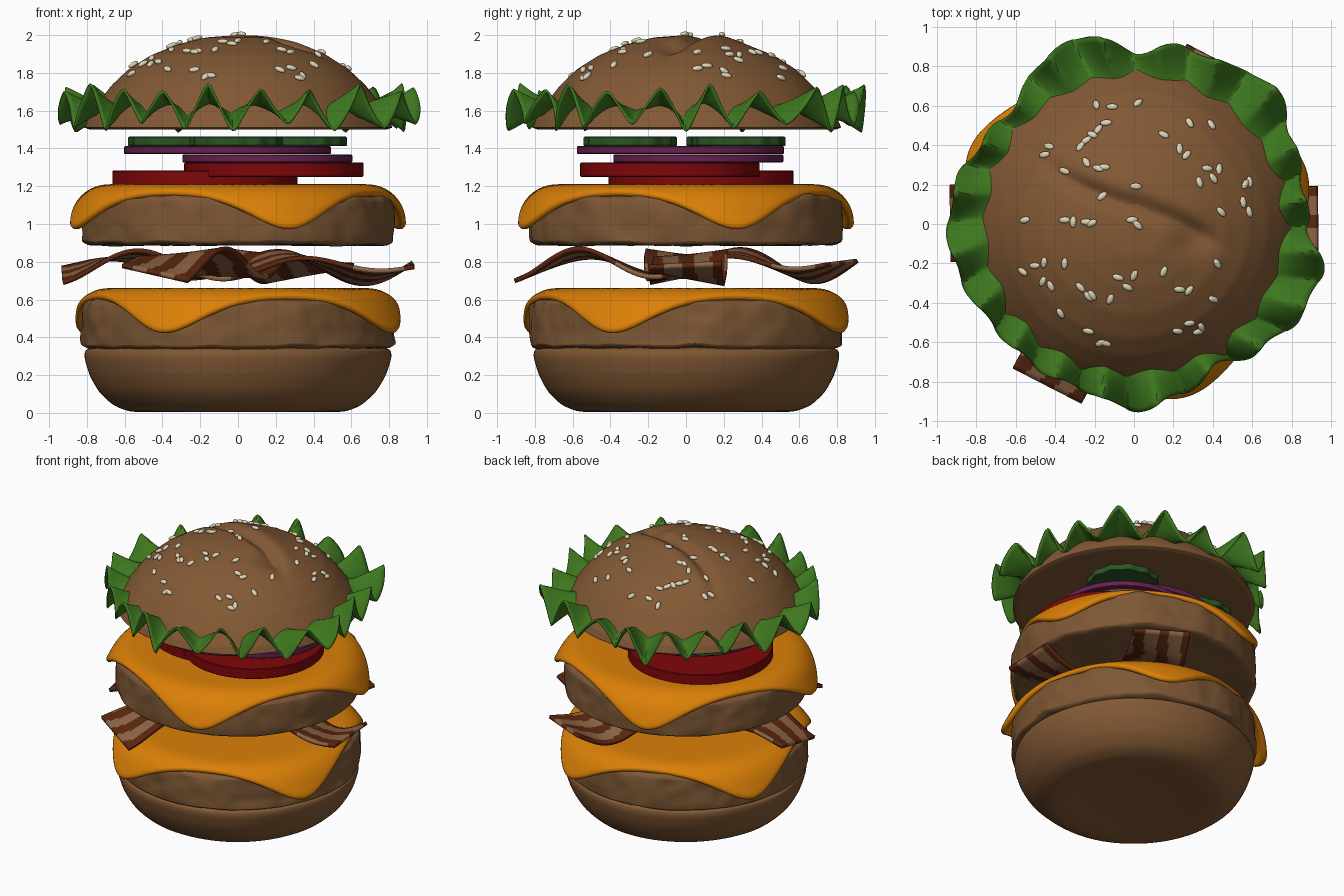
import bpy, bmesh, random
from math import sin, cos, pi, tau, radians, asin, exp, hypot, atan2
from mathutils import Vector, Matrix, noise

random.seed(4)
cube = bpy.data.objects.get("Cube")
if cube:
    bpy.data.objects.remove(cube, do_unlink=True)


def material(name, r, g, b):
    m = bpy.data.materials.new(name)
    m.use_nodes = True
    m.diffuse_color = (r, g, b, 1)
    m.node_tree.nodes["Principled BSDF"].inputs["Base Color"].default_value = (r, g, b, 1)
    return m


BUN = material("bun brown", .225, .1, .035)
PATTY = material("patty brown", .205, .095, .035)
CHEESE = material("cheese orange", .71, .215, .002)
LETTUCE = material("lettuce green", .047, .185, .013)
TOMATO = material("tomato red", .215, .002, .003)
ONION = material("onion purple", .14, .015, .08)
PICKLE = material("pickle green", .024, .09, .018)
BACON = material("bacon tan", .27, .13, .06)
BACON_DARK = material("bacon dark", .105, .02, .005)
CREAM = material("cream", .72, .65, .47)


def finish(name, bm, mats, thickness=0, subsurf=0):
    """Turn a bmesh into a smooth shaded object."""
    bmesh.ops.recalc_face_normals(bm, faces=bm.faces)
    mesh = bpy.data.meshes.new(name)
    bm.to_mesh(mesh)
    bm.free()
    ob = bpy.data.objects.new(name, mesh)
    bpy.context.collection.objects.link(ob)
    for m in mats:
        mesh.materials.append(m)
    bpy.ops.object.select_all(action='DESELECT')
    ob.select_set(True)
    bpy.context.view_layer.objects.active = ob
    bpy.ops.object.shade_smooth_by_angle(angle=radians(40))
    if thickness:
        solid = ob.modifiers.new("thickness", 'SOLIDIFY')
        solid.thickness = thickness
        solid.offset = 0
    if subsurf:
        ob.modifiers.new("smooth", 'SUBSURF').levels = subsurf
        ob.modifiers["smooth"].render_levels = subsurf
    return ob


def grid(bm, rows, cols, point, wrap=False):
    """Skin a sheet through point(i, j)."""
    vs = [[bm.verts.new(point(i, j)) for j in range(cols)] for i in range(rows)]
    for i in range(rows - 1):
        for j in range(cols if wrap else cols - 1):
            k = (j + 1) % cols
            bm.faces.new((vs[i][j], vs[i][k], vs[i + 1][k], vs[i + 1][j]))
    return vs


def lathe(name, mats, profile, segs=64, steps=1, warp=None, at=(0, 0), subsurf=0, rule=None):
    """Spin an (r, z) profile that starts and ends on the axis."""
    pts = [Vector(a).lerp(Vector(b), s / steps)
           for a, b in zip(profile, profile[1:]) for s in range(steps)]
    pts.append(Vector(profile[-1]))

    def place(r, z, a):
        p = Vector((r * cos(a), r * sin(a), z))
        p = warp(p) if warp else p
        return p + Vector((at[0], at[1], 0))

    bm = bmesh.new()
    rings = grid(bm, len(pts) - 2, segs,
                 lambda i, j: place(*pts[i + 1], tau * j / segs), wrap=True)
    for ring, end in ((rings[0], pts[0]), (rings[-1], pts[-1])):
        pole = bm.verts.new(place(*end, 0))
        for j in range(segs):
            bm.faces.new((pole, ring[j], ring[(j + 1) % segs]))
    if rule:
        for f in bm.faces:
            f.material_index = rule(f)
    return finish(name, bm, mats, subsurf=subsurf)


# Buns
def bun_warp(p):
    lump = noise.noise(p * 2.3) * .012
    return Vector((p.x * (1 + lump), p.y * (1 + lump), p.z))


def crown_warp(p):
    q = bun_warp(p)
    if p.z > 1.6:
        # crease across the dome with a dimple near its end
        d = p.x * .45 + p.y * .89 - .08 - .03 * sin(p.x * 6)
        reach = exp(-((p.x * .89 - p.y * .45 + .05) / .45) ** 4)
        q.z -= reach * (.04 * exp(-(d / .04) ** 2) - .015 * exp(-((d - .1) / .07) ** 2))
        q.z -= .03 * exp(-(hypot(p.x - .3, p.y + .08) / .08) ** 2)
    return q


lathe("bottom_bun", [BUN],
      [(0, .035), (.3, .025), (.5, .003), (.58, .008), (.66, .04), (.735, .11), (.785, .2),
       (.812, .29), (.81, .33), (.77, .35), (0, .35)],
      steps=2, warp=bun_warp, subsurf=1)
crown = lathe("top_bun", [BUN],
              [(0, 1.52), (.5, 1.51), (.79, 1.5), (.82, 1.51), (.8, 1.56), (.745, 1.64),
               (.67, 1.735), (.58, 1.82), (.46, 1.895), (.32, 1.95), (.17, 1.988), (0, 2)],
              segs=128, steps=5, warp=crown_warp, subsurf=1)


# Patties
def patty_warp(p):
    lump = noise.noise(p * 5) * .018 + noise.noise(p * 13) * .02
    k = 1 + lump * min(1, hypot(p.x, p.y) / .6)
    return Vector((p.x * k, p.y * k, p.z + lump * .6))


for name, z in (("lower_patty", .34), ("upper_patty", .89)):
    lathe(name, [PATTY],
          [(0, z), (.6, z), (.795, z), (.825, z + .015), (.825, z + .13),
           (.82, z + .24), (.79, z + .265), (.6, z + .265), (0, z + .26)],
          segs=110, steps=3, warp=patty_warp, subsurf=1)


# Cheese slices: rounded squares whose corners drape over the patty
def cheese(name, top, turn):
    segs, rows, flat, bend, steep = 96, 22, .69, .2, radians(64)

    def point(i, j):
        a = tau * j / segs
        c, s = abs(cos(a)), abs(sin(a))
        reach = .8 / (c ** 7 + s ** 7) ** (1 / 7)
        d = reach * (i + 1) / rows - flat
        r, z = flat + d, top
        if d > 0:
            w = min(d / bend, 1) * steep
            k = bend / steep
            over = max(d - bend, 0)
            r = flat + k * sin(w) + over * cos(steep)
            z = top - k * (1 - cos(w)) - over * sin(steep)
        return r * cos(a + turn), r * sin(a + turn), z

    bm = bmesh.new()
    ring = grid(bm, rows, segs, point, wrap=True)[0]
    bm.faces.new(ring)
    finish(name, bm, [CHEESE], thickness=.042, subsurf=1)


cheese("lower_cheese", .64, radians(-25.5 + 45))
cheese("upper_cheese", 1.19, radians(17.5 + 45))


# Bacon: two crossing wavy strips with lengthwise dark bands
def bacon(name, angle, lift):
    rows, cols, half = 70, 25, .93

    def point(i, j):
        u = half * (2 * i / (rows - 1) - 1)
        v = 2 * j / (cols - 1) - 1
        z = lift + .055 * cos(tau * (u - .27) / .85) + .04 * v * sin(6 * u + 1)
        y = .195 * v + .02 * sin(5 * u)
        return (u * cos(angle) - y * sin(angle), u * sin(angle) + y * cos(angle), z)

    bm = bmesh.new()
    grid(bm, rows, cols, point)
    for n, f in enumerate(bm.faces):
        i, j = divmod(n, cols - 1)
        f.material_index = int(sin(j * .62 + sin(i * .17) + .6 * sin(i * .4) + .5) > .1)
    finish(name, bm, [BACON, BACON_DARK], thickness=.024)


bacon("bacon_strip_across", radians(1), .775)
bacon("bacon_strip_lengthwise", radians(63), .785)


# Tomato, onion and pickle slices
def disc(name, mats, x, y, r, low, high, warp=None, rule=None):
    e = .005
    lathe(name, mats, [(0, low), (r * .9, low), (r - e, low), (r, low + e), (r, high - e),
                       (r - e, high), (r * .9, high), (0, high)],
          segs=72, warp=warp, at=(x, y), rule=rule)


disc("lower_tomato", [TOMATO], -.175, .08, .49, 1.208, 1.283)
disc("upper_tomato", [TOMATO], .19, -.085, .475, 1.25, 1.326)


def onion_flesh(f):
    x, y, r = onion
    return int(all(hypot(v.co.x - x, v.co.y - y) < r * .95 for v in f.verts))


for name, low, onion in (("lower_onion", 1.326, (.155, .065, .45)),
                         ("upper_onion", 1.37, (-.055, -.03, .548))):
    disc(name, [ONION, CREAM], *onion, low, low + .042, rule=onion_flesh)


def crinkle(p):
    k = 1 + .03 * cos(12 * atan2(p.y, p.x))
    return Vector((p.x * k, p.y * k, p.z))


for name, x, y in (("front_pickle", -.01, -.295), ("left_pickle", .33, .28),
                   ("right_pickle", -.335, .25)):
    disc(name, [PICKLE], x, y, .24, 1.412, 1.462, warp=crinkle)

# Lettuce: ruffled ring with an uneven rim, radii every 15 degrees
RIM = [.88, .88, .92, 1, .935, .93, .87, .99, .95, .85, .87, .92,
       .945, .93, .89, .875, .878, .88, .945, .9, .83, .9, .96, .985]
SEGS, ROWS = 384, 11


def leaf(i, j):
    a, t = tau * j / SEGS, i / (ROWS - 1)
    n, f = divmod(j * len(RIM) / SEGS, 1)
    f = f * f * (3 - 2 * f)
    rim = RIM[int(n)] * (1 - f) + RIM[(int(n) + 1) % len(RIM)] * f
    phase = 20 * a + .5 * sin(3 * a) * t + 1.1 * (1 - t)
    wave = asin(.96 * cos(phase)) / (pi / 2)
    r = .68 + (rim - .68) * t + .012 * t * sin(phase)
    height = .128 * (1 + .22 * sin(7 * a + 1)) * t ** 1.3
    return r * cos(a), r * sin(a), 1.615 - height * wave


leaf_mesh = bmesh.new()
grid(leaf_mesh, ROWS, SEGS, leaf, wrap=True)
finish("lettuce", leaf_mesh, [LETTUCE], thickness=.012)

# Sesame seeds: loose clusters (x, y in hundredths) dropped onto the dome
SPOTS = [(-19, 60), (-11, 59), (2, 61), (15, 45), (28, 51), (39, 50), (23, 38), (-14, 51),
         (-21, 45), (-27, 39), (-24, 31), (-45, 35), (-18, 28), (-35, 27), (37, 28), (33, 21),
         (40, 23), (56, 20), (55, 11), (1, 19), (-16, 14), (44, 6), (-55, 2), (-35, 2),
         (-24, 1), (-1, 2), (42, -20), (-50, -21), (-56, -24), (-35, -20), (-46, -29),
         (-27, -32), (-21, -36), (-12, -38), (-8, -27), (0, -26), (15, -24), (23, -33),
         (40, -38), (-37, -45), (-23, -54), (-17, -60), (22, -54), (28, -50), (34, -52)]
bpy.context.view_layer.update()
seeds = bmesh.new()
for x, y in SPOTS:
    for n in range(random.choice((1, 1, 2, 2))):
        px, py = x / 100 + n * random.uniform(.02, .05), y / 100 + n * random.uniform(-.05, .05)
        hit, spot, normal, _ = crown.ray_cast(Vector((px, py, 3)), Vector((0, 0, -1)))
        if hit:
            pose = (Matrix.Translation(spot + normal * .008)
                    @ normal.to_track_quat('Z', 'Y').to_matrix().to_4x4()
                    @ Matrix.Rotation(random.uniform(0, pi), 4, 'Z')
                    @ Matrix.Diagonal((.031, .017, .013, 1)))
            bmesh.ops.create_icosphere(seeds, subdivisions=2, radius=1, matrix=pose)
finish("sesame_seeds", seeds, [CREAM])
